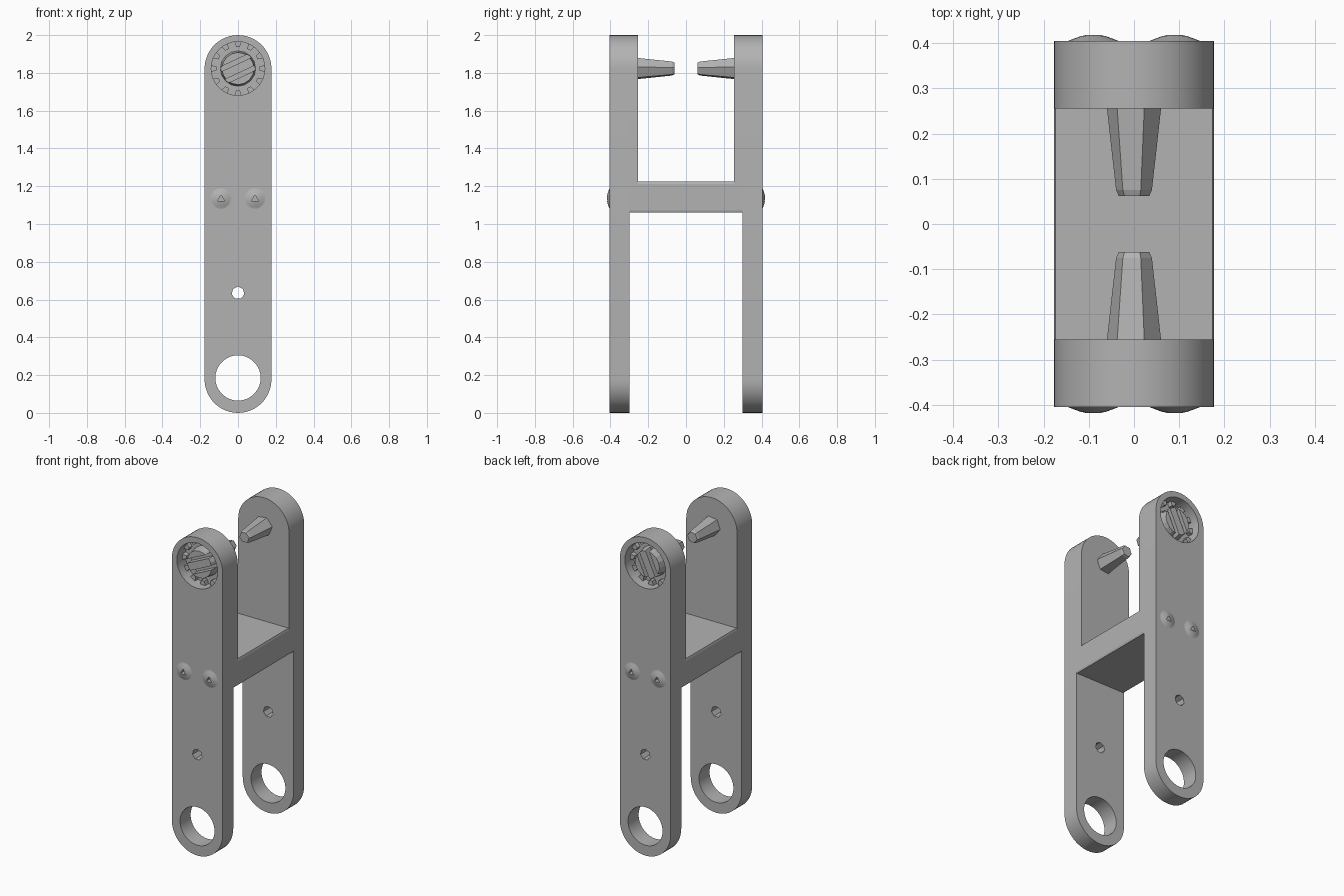
import bpy, bmesh, math
from mathutils import Vector

if "Cube" in bpy.data.objects:
    bpy.data.objects.remove(bpy.data.objects["Cube"], do_unlink=True)

GREY = (0.45, 0.45, 0.45, 1)
mat = bpy.data.materials.new("plain grey")
mat.use_nodes = True
mat.diffuse_color = GREY
mat.node_tree.nodes["Principled BSDF"].inputs["Base Color"].default_value = GREY

W = 0.177            # half width of an arm
LOW, HIGH = W, 2 - W  # centres of the rounded ends


def arc(radius, cz, start, end, n, cx=0):
    angles = [math.radians(start + (end - start) * i / n) for i in range(n + 1)]
    return [(cx + radius * math.cos(a), cz + radius * math.sin(a)) for a in angles]


def circle(radius, cz, n, turn=0, cx=0):
    return arc(radius, cz, turn, turn + 360, n, cx)[:-1]


def loft(name, rings, smooth=False):
    """Join (y, xz outline) rings of equal length into a closed solid."""
    bm = bmesh.new()
    loops = [[bm.verts.new((x, y, z)) for x, z in outline] for y, outline in rings]
    n = len(loops[0])
    for a, b in zip(loops, loops[1:]):
        for i in range(n):
            j = (i + 1) % n
            bm.faces.new((a[i], a[j], b[j], b[i]))
    bm.faces.new(loops[0])
    bm.faces.new(loops[-1])
    bmesh.ops.recalc_face_normals(bm, faces=bm.faces)
    mesh = bpy.data.meshes.new(name)
    bm.to_mesh(mesh)
    bm.free()
    mesh.materials.append(mat)
    obj = bpy.data.objects.new(name, mesh)
    bpy.context.collection.objects.link(obj)
    if smooth:
        activate(obj)
        bpy.ops.object.shade_smooth_by_angle(angle=math.radians(30))
    return obj


def activate(obj):
    bpy.ops.object.select_all(action='DESELECT')
    obj.select_set(True)
    bpy.context.view_layer.objects.active = obj


def apply(obj, mod):
    activate(obj)
    bpy.ops.object.modifier_apply(modifier=mod.name)


def boolean(obj, tool, operation='DIFFERENCE'):
    mod = obj.modifiers.new("cut", 'BOOLEAN')
    mod.object, mod.operation, mod.solver = tool, operation, 'EXACT'
    apply(obj, mod)
    bpy.data.objects.remove(tool, do_unlink=True)


def slanted_bar(offset, half, turn):
    """Rectangle outline, tilted about the upper centre."""
    c, s = math.cos(math.radians(turn)), math.sin(math.radians(turn))
    corners = [(-.2, offset - half), (.2, offset - half), (.2, offset + half), (-.2, offset + half)]
    return [(u * c - v * s, HIGH + u * s + v * c) for u, v in corners]


top_arc = arc(W, HIGH, 0, 180, 24)
arm_outline = top_arc + arc(W, LOW, 180, 360, 24)
pad_outline = top_arc + [(-W, 1.2), (W, 1.2)]

for side, label, tilt in ((-1, "front", 25), (1, "back", 65)):
    # Arm plate with bearing hole, pin hole and round recess
    arm = loft(label + "_arm", [(side * .30, arm_outline), (side * .405, arm_outline)])
    for outline, inner in ((circle(.12, .185, 36), .2),
                           (circle(.034, .635, 7, 90), .2),
                           (circle(.142, HIGH, 32), .32)):
        boolean(arm, loft("cutter", [(side * inner, outline), (side * .5, outline)]))

    # Low domes with a three-sided pit
    for x in (-.09, .09):
        steps = ((.40, .075), (.405, .055), (.410, .042), (.415, .028), (.418, .014))
        dome = loft(label + "_dome", [(side * y, circle(r, 1.135, 16, 0, x)) for y, r in steps])
        pit = circle(.022, 1.132, 3, 90, x)
        for body in (dome, arm):
            boolean(body, loft("cutter", [(side * .375, pit), (side * .5, pit)]))
        activate(dome)
        bpy.ops.object.shade_smooth_by_angle(angle=math.radians(30))
    activate(arm)
    bpy.ops.object.shade_smooth_by_angle(angle=math.radians(30))

    # Thick upper part of the arm
    loft(label + "_upper_pad", [(side * .255, pad_outline), (side * .30, pad_outline)], True)

    # Tapered six-sided peg pointing inward
    loft(label + "_peg", [(side * .27, circle(.062, HIGH, 6, 8)),
                          (side * .075, circle(.040, HIGH, 6, 8)),
                          (side * .062, circle(.034, HIGH, 6, 8))])

    # Slotted head inside the recess
    head = loft(label + "_slotted_head", [(side * .31, circle(.095, HIGH, 16)),
                                         (side * .385, circle(.085, HIGH, 16))])
    for offset in (-.035, .035):
        bar = slanted_bar(offset, .012, tilt)
        boolean(head, loft("cutter", [(side * .335, bar), (side * .5, bar)]))

    # Ring of small teeth around the head
    for k in range(12):
        a = k * math.tau / 12
        out, across = Vector((math.cos(a), math.sin(a))), Vector((-math.sin(a), math.cos(a)))
        centre = Vector((0, HIGH))
        tooth = [tuple(centre + out * r + across * w)
                 for r, w in ((.115, -.01), (.146, -.02), (.146, .02), (.115, .01))]
        loft(label + "_tooth", [(side * .31, tooth), (side * .35, tooth)])

# Bridge between the arms, with its long edges slightly eased
E = .012
bridge_outline = [(-W, 1.06 + E), (-W + E / 3, 1.06), (W - E / 3, 1.06), (W, 1.06 + E),
                  (W, 1.225 - E), (W - E / 3, 1.225), (-W + E / 3, 1.225), (-W, 1.225 - E)]
loft("bridge", [(-.302, bridge_outline), (.302, bridge_outline)])
